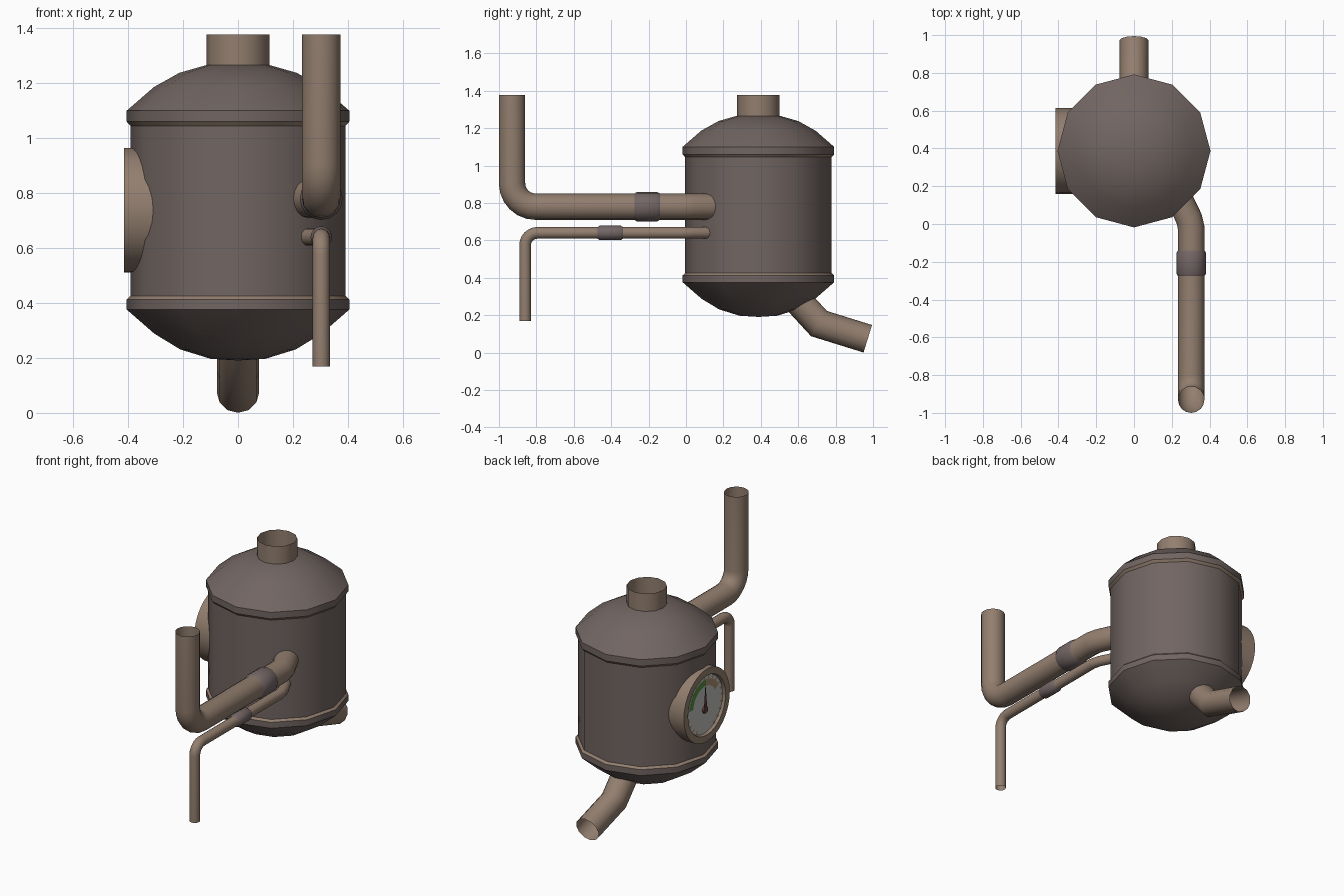
import bpy, bmesh, math
from mathutils import Vector as V

if "Cube" in bpy.data.objects:
    bpy.data.objects.remove(bpy.data.objects["Cube"])


def mat(name, r, g, b):
    m = bpy.data.materials.new(name)
    m.diffuse_color = (r, g, b, 1)
    m.use_nodes = True
    m.node_tree.nodes["Principled BSDF"].inputs["Base Color"].default_value = m.diffuse_color
    return m


IRON = mat("grey_brown_iron", 0.165, 0.13, 0.12)
COPPER = mat("dull_copper", 0.29, 0.21, 0.158)
COUPLER = mat("coupling_grey", 0.17, 0.13, 0.13)
DIAL = mat("dial_white", 0.52, 0.52, 0.51)
GREEN = mat("dial_green", 0.09, 0.25, 0.05)
TAN = mat("dial_tan", 0.40, 0.26, 0.16)
NEEDLE = mat("needle_red_brown", 0.12, 0.05, 0.05)


def finish(name, bm, mats, rule=None, recalc=True):
    if recalc:
        bmesh.ops.recalc_face_normals(bm, faces=bm.faces)
    if rule:
        for f in bm.faces:
            f.material_index = rule(f)
    me = bpy.data.meshes.new(name)
    bm.to_mesh(me)
    bm.free()
    for m in mats:
        me.materials.append(m)
    ob = bpy.data.objects.new(name, me)
    bpy.context.collection.objects.link(ob)
    bpy.context.view_layer.objects.active = ob
    ob.select_set(True)
    bpy.ops.object.shade_smooth_by_angle(angle=math.radians(35))
    ob.select_set(False)
    return ob


def bridge(bm, rings):
    for a, b in zip(rings, rings[1:]):
        n = len(a)
        for i in range(n):
            bm.faces.new((a[i], a[(i + 1) % n], b[(i + 1) % n], b[i]))


def lathe(name, profile, centre, axis, n, mats, caps=(True, True), rule=None):
    """Spin (radius, distance along axis) points round an axis."""
    u = {"x": V((0, 1, 0)), "y": V((0, 0, 1)), "z": V((1, 0, 0))}[axis]
    w = {"x": V((1, 0, 0)), "y": V((0, 1, 0)), "z": V((0, 0, 1))}[axis]
    v = w.cross(u)
    bm = bmesh.new()
    rings = []
    for r, d in profile:
        rings.append([bm.verts.new(V(centre) + w * d
                      + u * (r * math.cos(2 * math.pi * i / n))
                      + v * (r * math.sin(2 * math.pi * i / n))) for i in range(n)])
    bridge(bm, rings)
    if caps[0]:
        bm.faces.new(rings[0][::-1])
    if caps[1]:
        bm.faces.new(rings[-1])
    return finish(name, bm, mats, rule)


def pipe(name, path, r, n):
    """Open tube along a path, mitred at each bend."""
    pts = [V(p) for p in path]
    dirs = [(b - a).normalized() for a, b in zip(pts, pts[1:])]
    u = dirs[0].orthogonal().normalized()
    if abs(dirs[0].x) < 0.01:
        u = V((1, 0, 0))
    v = dirs[0].cross(u)
    ring = [pts[0] + u * (r * math.cos(2 * math.pi * i / n))
            + v * (r * math.sin(2 * math.pi * i / n)) for i in range(n)]
    bm = bmesh.new()
    rings = [[bm.verts.new(p) for p in ring]]
    for k, d in enumerate(dirs):
        end = pts[k + 1]
        nor = (d + dirs[min(k + 1, len(dirs) - 1)]).normalized()
        ring = [p + d * ((end - p).dot(nor) / d.dot(nor)) for p in ring]
        rings.append([bm.verts.new(p) for p in ring])
    bridge(bm, rings)
    return finish(name, bm, [COPPER])


CY = 0.387

# Tank: twelve-sided vessel with domed ends and raised bands
tank = [(0.10, 0.197), (0.21, 0.231), (0.304, 0.288), (0.405, 0.376), (0.405, 0.413),
        (0.392, 0.425), (0.392, 1.045), (0.405, 1.06), (0.405, 1.10),
        (0.306, 1.186), (0.213, 1.238), (0.107, 1.268)]


def band_rule(f):
    z = f.calc_center_median().z
    return 1 if 0.413 < z < 0.425 or 1.045 < z < 1.06 else 0


lathe("tank", [(0.004, 0.191)] + tank + [(0.004, 1.272)], (0, CY, 0), "z", 12,
      [IRON, COPPER], rule=band_rule)

# Open neck on top
lathe("top_neck", [(0.114, 1.255), (0.114, 1.377)], (0, CY, 0), "z", 12, [COPPER], (False, False))


def elbow_pipe(name, x, y, z, z_end, bend, r, inner, n=16):
    """Vertical leg, rounded elbow, long run, then a turn into the tank."""
    s = 1 if z_end > z else -1
    path = [(x, y, z_end)]
    for i in range(7):
        a = math.pi / 2 * i / 6
        path.append((x, y + bend - bend * math.cos(a), z + s * (bend - bend * math.sin(a))))
    path += [(x, -0.02, z), (x - 0.012, 0.03, z), inner]
    pipe(name, path, r, n)


elbow_pipe("large_pipe", 0.303, -0.93, 0.78, 1.377, 0.125, 0.07, (0.19, 0.24, 0.78))
elbow_pipe("small_pipe", 0.303, -0.86, 0.64, 0.168, 0.065, 0.031, (0.19, 0.23, 0.64))

# Couplings round both pipes
for name, y, z, r in (("large_coupling", -0.208, 0.78, 0.078), ("small_coupling", -0.405, 0.64, 0.039)):
    k = r - 0.009
    lathe(name, [(k, -0.07), (r, -0.055), (r, 0.055), (k, 0.07)], (0.303, y, z), "y", 16, [COUPLER])

# Drain spout under the tank
pipe("drain_spout", [(0, 0.55, 0.33), (0, 0.711, 0.155), (0, 0.972, 0.074)], 0.077, 12)

# Gauge housing with recessed dial
GZ, R = 0.738, 0.227
lathe("gauge_housing", [(R, -0.25), (R, -0.415), (0.185, -0.415), (0.178, -0.395)],
      (0, CY, GZ), "x", 32, [COPPER], (False, False))
lathe("gauge_dial", [(0.18, -0.393), (0.18, -0.398)], (0, CY, GZ), "x", 32, [DIAL])


def plate(name, polys, x, m):
    """Thin flat shapes on the dial, given as (right, up) points seen from outside."""
    bm = bmesh.new()
    for poly in polys:
        f = bm.faces.new([bm.verts.new((x, CY - a, GZ + b)) for a, b in poly])
        f.normal_update()
        if f.normal.x > 0:
            f.normal_flip()
    finish(name, bm, [m], recalc=False)


def arc(a0, a1, r0, r1, steps):
    def p(r, a):
        return (r * math.cos(math.radians(a)), r * math.sin(math.radians(a)))
    st = (a1 - a0) / steps
    return [[p(r0, a0 + st * i), p(r1, a0 + st * i), p(r1, a0 + st * (i + 1)), p(r0, a0 + st * (i + 1))]
            for i in range(steps)]


# Dial markings and needle
plate("green_zone", arc(85, 175, 0.115, 0.155, 10), -0.401, GREEN)
plate("tan_zone", arc(30, 85, 0.115, 0.155, 7), -0.401, TAN)
ticks = [arc(a, a + 4, 0.155, 0.178, 1)[0] for a in range(-60, 245, 15)]
plate("dial_ticks", ticks, -0.401, TAN)
plate("needle", [[(-0.02, -0.05), (0.02, -0.05), (0.014, 0.0), (0.003, 0.11), (-0.003, 0.11), (-0.014, 0.0)]],
      -0.406, NEEDLE)
lathe("needle_hub", [(0.022, -0.396), (0.022, -0.409)], (0, CY, GZ - 0.03), "x", 12, [NEEDLE])
